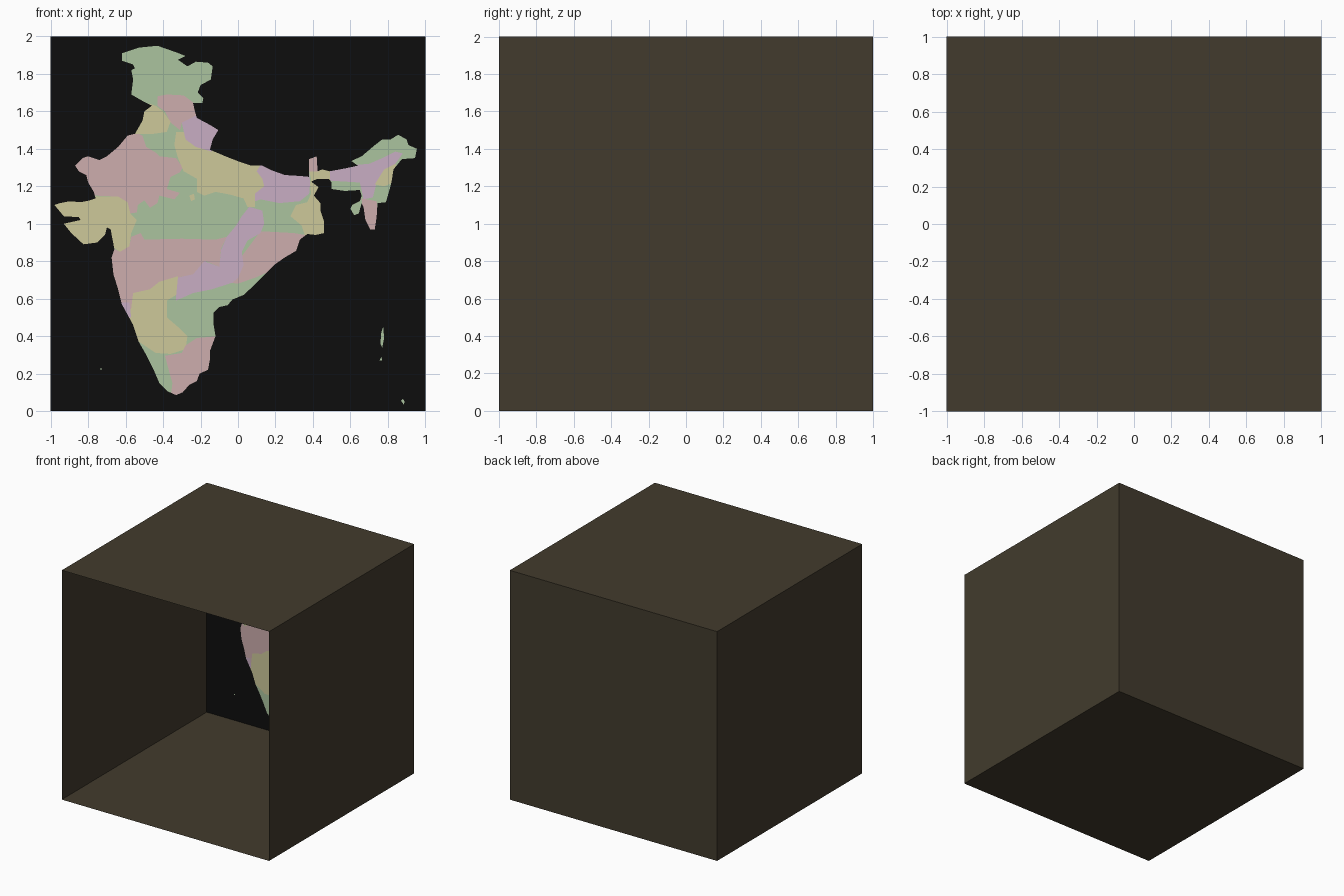
import bpy, bmesh
from mathutils import Vector
from mathutils.geometry import delaunay_2d_cdt


def material(name, rgb):
    m = bpy.data.materials.new(name)
    lin = [((c / 255 + 0.055) / 1.055) ** 2.4 if c > 10 else c / 255 / 12.92 for c in rgb]
    m.diffuse_color = (*lin, 1)
    return m


BLACK, GREEN, PINK, YELLOW, PURPLE = range(5)
map_mats = [material("black", (13, 13, 13)), material("sage green", (171, 195, 159)),
            material("dusty pink", (205, 174, 174)), material("straw yellow", (205, 200, 154)),
            material("pale purple", (201, 173, 195))]
brown = material("dark brown", (66, 59, 45))


def new_object(name, bm, mats):
    me = bpy.data.meshes.new(name)
    bm.to_mesh(me)
    bm.free()
    for m in mats:
        me.materials.append(m)
    ob = bpy.data.objects.new(name, me)
    bpy.context.collection.objects.link(ob)
    return ob


# Open-fronted box
bm = bmesh.new()
bmesh.ops.create_cube(bm, size=2)
bmesh.ops.translate(bm, verts=bm.verts, vec=(0, 0, 1))
bmesh.ops.delete(bm, geom=[f for f in bm.faces if f.normal.y < -0.5], context='FACES')
new_object("box_shell", bm, [brown])

# Land outline, in hundredths of a unit (x, z), going down the west side
west = [(-43, 195), (-53, 194), (-62, 191), (-62, 187), (-56, 185), (-55, 183), (-57, 182),
        (-56, 177), (-57, 169), (-50, 165), (-46, 163), (-50, 160), (-51, 155), (-55, 148),
        (-59, 147), (-64, 141), (-70, 136), (-74, 134), (-80, 136), (-83, 135), (-87, 131),
        (-85, 128), (-81, 126), (-80, 122), (-77, 117), (-76, 113.5), (-79, 112.5), (-84, 111.5),
        (-90, 112), (-95, 111), (-98, 110), (-93, 104), (-85, 103.5), (-84, 102), (-93, 100),
        (-89, 95), (-82.5, 89), (-75, 90), (-71, 94), (-70, 98), (-68, 97), (-66, 86.5),
        (-67.5, 82), (-66.5, 73), (-64, 65), (-62, 57), (-59, 51.5), (-56, 46), (-53, 37),
        (-49, 30), (-45, 22), (-42, 15), (-37.5, 10.5), (-33, 8.5)]
# up the east coast
east = [(-29.5, 10), (-26, 14), (-22, 16), (-20.5, 20), (-16, 22), (-15, 27.5), (-15, 32),
        (-12, 40), (-13, 46), (-13, 52.5), (-10, 55.5), (-5.5, 56.5), (-3, 59.5), (3, 62),
        (9, 67.5), (14, 72.5), (20, 78.5), (25, 82), (31, 85.5), (33, 91.5), (37, 94.5),
        (41.5, 94), (46, 95), (46, 101), (44, 107), (44, 111), (40.5, 115), (43, 119.5),
        (39, 122.5), (42.5, 124), (48.5, 124)]
# round the north-east and back along the northern edge
north = [(50, 122), (50, 118.5), (57, 117.5), (65, 118), (66, 115), (65, 112), (61, 110),
         (60, 108), (62, 104.5), (64.5, 105.5), (66, 111), (67, 109), (68, 102), (70.5, 97),
         (73, 97), (74, 103.5), (74.5, 111), (79, 111.5), (81, 118.5), (82, 122.5), (83, 129),
         (87.5, 134.5), (94.5, 135), (95.5, 140), (91, 142), (90, 145), (85.5, 147.5),
         (81.5, 145), (77, 145), (72.5, 141.5), (66, 136), (60.5, 133.5), (64, 131),
         (57, 129.5), (49, 128), (45, 129), (42.5, 128), (42, 136), (38, 134.5), (38, 125),
         (33, 125.5), (25, 126), (18, 128.5), (13, 131), (7, 131), (1, 133), (-5.5, 135.5),
         (-15, 139.5), (-13.5, 145), (-10.5, 150), (-14.5, 152.5), (-22, 156.5), (-23, 160),
         (-24, 164.5), (-19, 164.5), (-18.5, 167), (-21.5, 170), (-20, 174), (-14.5, 177),
         (-13.5, 184), (-16, 186), (-22.5, 186.5), (-27, 184), (-32, 187.5), (-28, 189.5),
         (-33, 191.5)]
islands = [[(76, 36), (77, 34), (78, 39), (77.5, 45), (76.5, 42)],
           [(75.5, 27), (77, 27), (76.5, 29)],
           [(87, 5.5), (88.5, 3.5), (89, 5), (88, 6.5)],
           [(-73.5, 22), (-72.8, 22), (-72.8, 23), (-73.5, 23)]]
land = [west + east + north] + islands

# Coloured regions; they may overrun the land, later ones lie over earlier ones
north_west = [(-55, 149), (-51, 147), (-49, 141), (-44, 138), (-42, 136), (-33, 135), (-29.5, 130),
              (-31, 127.5), (-36, 125), (-38, 118.5), (-31, 116.5), (-34, 113), (-42, 115),
              (-43, 111), (-47, 108.5), (-50, 112.5), (-53.5, 110), (-54, 106), (-57.5, 105.5),
              (-59, 111.5), (-64, 114.5), (-76, 115), (-90, 118), (-92, 135), (-82, 138),
              (-70, 139), (-60, 149)]
far_west = [(-100, 114), (-76, 114.5), (-64, 114.5), (-59, 111.5), (-57.5, 105.5), (-54, 102),
            (-57, 95), (-58, 88), (-63, 85), (-66, 87), (-72, 85), (-100, 85)]
plain = [(-33, 149), (-28, 149), (-14, 142), (6, 135), (13, 132), (10, 128), (13, 124), (14, 120),
         (9, 116), (9, 109), (5, 109), (3, 113.5), (-4, 115.5), (-12, 117), (-18, 115), (-22, 117),
         (-22, 124), (-29, 128), (-32, 135), (-34, 142)]
centre_west = [(-57, 93), (-52, 95), (-50, 91.5), (-30, 92), (-12, 91.5), (-6, 93), (-9, 87),
               (-10, 77), (-17, 80), (-24, 73), (-31, 71.5), (-42, 69), (-47, 65), (-56, 63),
               (-57, 50), (-72, 48), (-72, 86), (-66, 86.5), (-63, 85), (-58, 88)]
east_coast = [(12, 96), (30, 95), (36, 94), (36, 84), (20, 76), (10, 71.5), (0, 68), (-4, 68.5),
              (0, 80)]
centre = [(6, 109), (13, 107), (14, 100), (12, 95), (5, 91), (2, 85), (3, 78), (0, 71), (-3, 68.5),
          (-14, 65), (-24, 63), (-33, 59), (-33, 71), (-24, 73), (-18, 80), (-10, 77), (-9, 86),
          (-6, 93), (-1, 99), (2, 104)]
south_west = [(-32, 72), (-33, 62), (-38, 59), (-38, 50), (-31, 44), (-27, 40), (-28, 33),
              (-36, 30.5), (-44, 31), (-53, 37), (-58, 42), (-60, 50), (-57, 55), (-56, 63),
              (-47, 65), (-42, 69)]
delta = [(38, 128), (42, 128), (45, 130), (49, 128.5), (49, 123), (45, 122), (45, 108), (48, 94),
         (36, 93), (34, 99), (28, 104), (31, 110), (37, 111.5), (39, 116), (38.5, 121), (39, 124)]
valley = [(49, 130), (57, 131), (64, 131.5), (70, 132), (77, 135), (84, 138.5), (88, 137.5),
          (84, 132), (78, 128.5), (74, 122), (72, 114), (67, 113), (66, 118), (65, 122), (49, 123)]
regions = [
    (PINK, north_west), (YELLOW, far_west), (YELLOW, plain),
    (PINK, [(-43, 168), (-38, 169), (-29, 168.5), (-23, 164), (-21, 157), (-30, 154), (-31, 150),
            (-36, 154), (-39, 160), (-43, 163)]),
    (YELLOW, [(-44, 163), (-40, 160), (-36, 154.5), (-38, 149), (-45, 148), (-57, 148),
              (-57, 160), (-47, 164)]),
    (PURPLE, [(-30, 154), (-22, 158), (-8, 150), (-14, 138.5), (-22.5, 141), (-28, 145)]),
    (PURPLE, [(13, 133), (38, 127), (38.5, 122), (38, 116), (33, 112), (22, 111), (12, 113),
              (9, 112), (9, 116), (14, 120), (13, 124), (10, 128)]),
    (PINK, centre_west), (PINK, east_coast), (PURPLE, centre), (YELLOW, south_west),
    (PURPLE, [(-64, 58), (-58, 58), (-57, 50), (-62, 49)]),
    (PINK, [(-10, 40), (-22, 39), (-28, 35), (-30, 31), (-39, 29.5), (-37, 22), (-35, 15),
            (-36, 7), (-10, 7)]),
    (YELLOW, delta),
    (PINK, [(37, 137), (43, 137), (43, 128), (37, 128)]),
    (PURPLE, valley),
    (YELLOW, [(73, 121), (78, 129), (84, 132), (86, 128), (83, 122), (78, 120)]),
    (PINK, [(66, 113.5), (74, 112), (76, 96), (67, 96)]),
    (YELLOW, [(-26, 115), (-23.5, 116), (-23, 113), (-25, 112)]),
]

# Map panel: one flat sheet cut along every border, coloured by what covers each face
loops = [[(-100, 0), (100, 0), (100, 200), (-100, 200)]] + land + [r[1] for r in regions]
first_region = 1 + len(land)
points, faces = [], []
for loop in loops:
    if sum(a[0] * b[1] - b[0] * a[1] for a, b in zip(loop, loop[1:] + loop[:1])) < 0:
        loop = loop[::-1]
    faces.append(list(range(len(points), len(points) + len(loop))))
    points += [Vector(p) for p in loop]
verts, _, tris, _, _, sources = delaunay_2d_cdt(points, [], faces, 1, 0.001)

bm = bmesh.new()
bverts = [bm.verts.new((min(1, max(-1, v.x / 100)), 0.997, min(2, max(0, v.y / 100)))) for v in verts]
for tri, src in zip(tris, sources):
    f = bm.faces.new([bverts[i] for i in tri])
    if any(1 <= s < first_region for s in src):
        top = max(src)
        f.material_index = regions[top - first_region][0] if top >= first_region else GREEN
    f.normal_update()
    if f.normal.y > 0:
        f.normal_flip()
new_object("map_panel", bm, map_mats)
